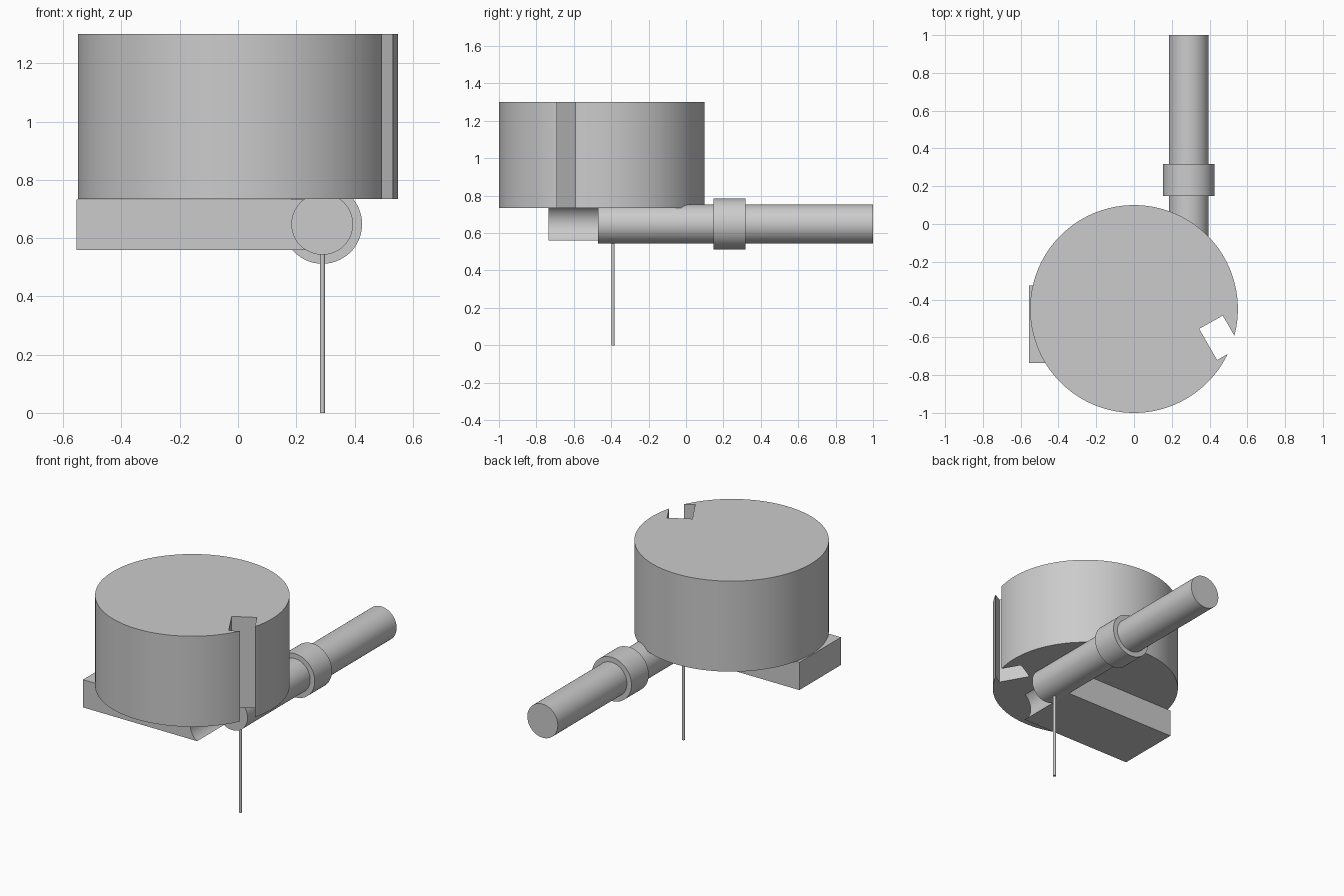
import bpy
import bmesh
from math import radians
from mathutils import Vector

cube = bpy.data.objects.get("Cube")
if cube:
    bpy.data.objects.remove(cube, do_unlink=True)

grey = bpy.data.materials.new("plain grey")
grey.use_nodes = True
colour = (0.6, 0.6, 0.6, 1)
grey.diffuse_color = colour
grey.node_tree.nodes["Principled BSDF"].inputs["Base Color"].default_value = colour

ROD_X, ROD_Z, ROD_R = 0.29, 0.648, 0.105


def finish(name, bm):
    bmesh.ops.recalc_face_normals(bm, faces=bm.faces)
    mesh = bpy.data.meshes.new(name)
    bm.to_mesh(mesh)
    bm.free()
    mesh.materials.append(grey)
    obj = bpy.data.objects.new(name, mesh)
    bpy.context.collection.objects.link(obj)
    return obj


def prism(name, outline, z0, z1):
    bm = bmesh.new()
    face = bm.faces.new([bm.verts.new((x, y, z0)) for x, y in outline])
    up = bmesh.ops.extrude_face_region(bm, geom=[face])["geom"]
    bmesh.ops.translate(bm, vec=(0, 0, z1 - z0),
                        verts=[v for v in up if isinstance(v, bmesh.types.BMVert)])
    return finish(name, bm)


def cylinder(name, start, end, radius, sides=96):
    start, end = Vector(start), Vector(end)
    axis = end - start
    bm = bmesh.new()
    bmesh.ops.create_cone(bm, cap_ends=True, segments=sides, radius1=radius,
                          radius2=radius, depth=axis.length)
    bmesh.ops.rotate(bm, verts=bm.verts, matrix=axis.to_track_quat("Z", "Y").to_matrix())
    bmesh.ops.translate(bm, verts=bm.verts, vec=(start + end) / 2)
    return finish(name, bm)


def rod_cylinder(name, y0, y1, radius):
    return cylinder(name, (ROD_X, y0, ROD_Z), (ROD_X, y1, ROD_Z), radius)


def cut(target, cutter):
    mod = target.modifiers.new("cut", "BOOLEAN")
    mod.operation = "DIFFERENCE"
    mod.solver = "EXACT"
    mod.object = cutter
    bpy.context.view_layer.objects.active = target
    bpy.ops.object.modifier_apply(modifier=mod.name)
    bpy.data.objects.remove(cutter, do_unlink=True)


# Drum with a slanted rectangular slot in its side
drum = cylinder("drum", (0, -0.45, 0.735), (0, -0.45, 1.3), 0.55, 160)
slot = [(0.345, -0.555), (0.47, -0.485), (0.565, -0.65), (0.44, -0.72)]
cut(drum, prism("slot_cutter", slot, 0.6, 1.5))

# Flat arm with a hollow end that fits the rod
arm = prism("arm", [(-0.555, -0.735), (ROD_X - 0.05, -0.735),
                    (ROD_X - 0.05, -0.325), (-0.555, -0.325)], 0.56, 0.733)
cut(arm, rod_cylinder("hollow_cutter", -0.9, 0, ROD_R))

# Rod, collar and thin pin
rod = rod_cylinder("rod", -0.47, 1, ROD_R)
collar = rod_cylinder("collar", 0.148, 0.318, 0.136)
pin = cylinder("pin", (ROD_X, -0.39, 0), (ROD_X, -0.39, 0.6), 0.009, 24)

# Smooth the curved sides, keep the rims sharp
bpy.ops.object.select_all(action="DESELECT")
for part in (drum, arm, rod, collar, pin):
    part.select_set(True)
bpy.context.view_layer.objects.active = drum
bpy.ops.object.shade_smooth_by_angle(angle=radians(30))
